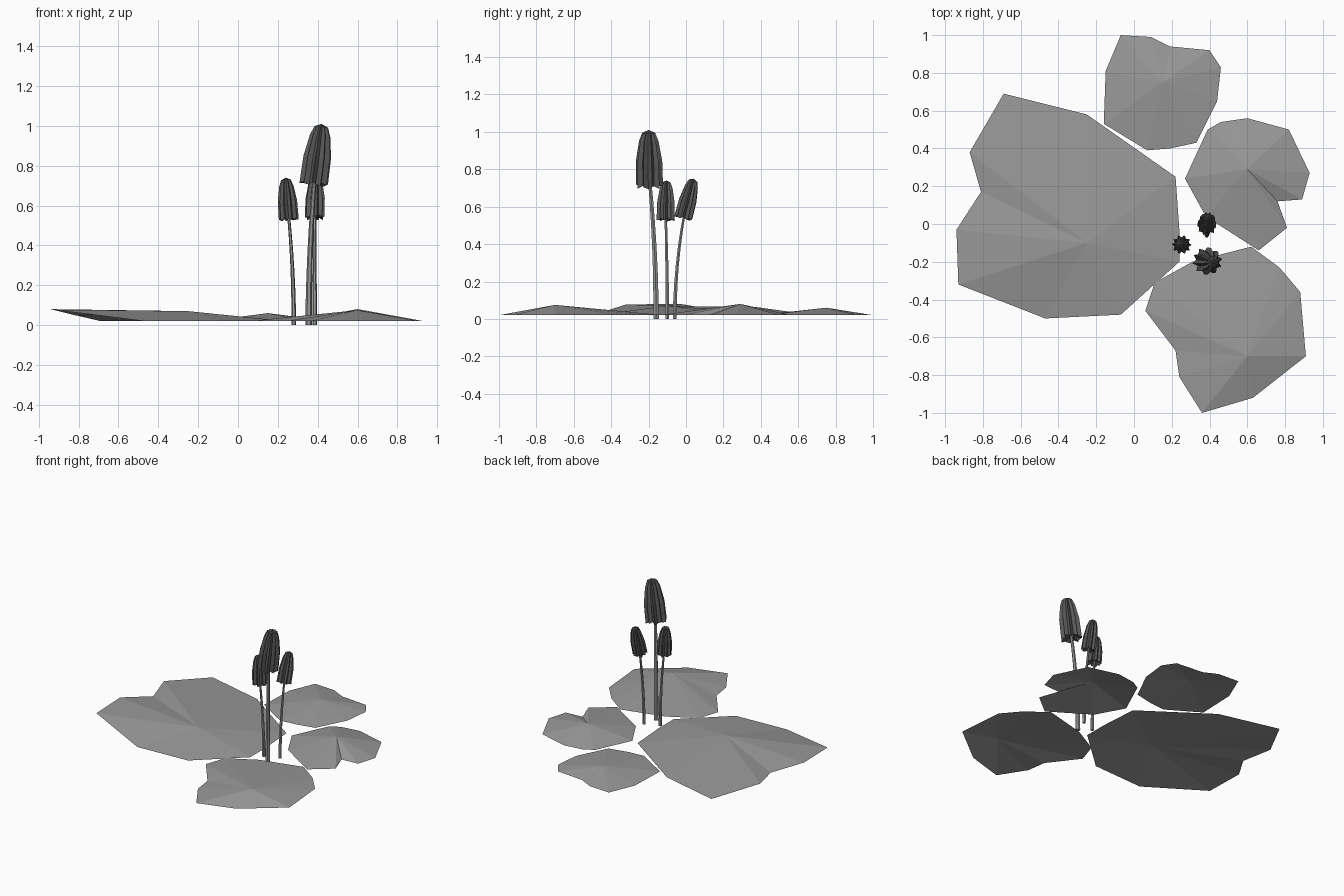
import bpy
import bmesh
import math
from mathutils import Vector

default_cube = bpy.data.objects.get("Cube")
if default_cube:
    bpy.data.objects.remove(default_cube, do_unlink=True)


def make_material(name, grey):
    material = bpy.data.materials.new(name)
    material.use_nodes = True
    colour = (grey, grey, grey, 1)
    material.diffuse_color = colour
    material.node_tree.nodes["Principled BSDF"].inputs["Base Color"].default_value = colour
    return material


leaf_grey = make_material("leaf grey", 0.32)
bud_grey = make_material("dark bud grey", 0.1)


def finish(name, bm, material, orient=True):
    if orient:
        bmesh.ops.recalc_face_normals(bm, faces=bm.faces)
    mesh = bpy.data.meshes.new(name)
    bm.to_mesh(mesh)
    bm.free()
    mesh.materials.append(material)
    obj = bpy.data.objects.new(name, mesh)
    bpy.context.collection.objects.link(obj)
    return obj


def make_leaf(name, centre, outline, rim=0.02):
    """Shallow faceted sheet: a fan from a raised centre to a low rim."""
    bm = bmesh.new()
    middle = bm.verts.new(centre)
    # The far left margin curls upward
    edge = [bm.verts.new((x, y, rim + 0.25 * max(0, -x - 0.7))) for x, y in outline]
    for start, end in zip(edge, edge[1:] + edge[:1]):
        face = bm.faces.new((middle, start, end))
        face.normal_update()
        if face.normal.z < 0:
            face.normal_flip()
    finish(name, bm, leaf_grey, orient=False)


def bridge(bm, rings):
    """Join successive rings of vertices with quads."""
    for lower, upper in zip(rings, rings[1:]):
        count = len(lower)
        for i in range(count):
            j = (i + 1) % count
            bm.faces.new((lower[i], lower[j], upper[j], upper[i]))


def fan(bm, ring, point):
    tip = bm.verts.new(point)
    for i, vert in enumerate(ring):
        bm.faces.new((vert, ring[(i + 1) % len(ring)], tip))


def make_stem(name, base, end, radius):
    """Tapered stalk that rises straight, then bends towards the bud."""
    bm = bmesh.new()
    rings = []
    steps, sides = 6, 6
    for step in range(steps + 1):
        t = step / steps
        middle = base.lerp(end, t * t)
        middle.z = base.z + (end.z - base.z) * t
        r = radius * (1 - 0.4 * t)
        angles = [math.tau * i / sides for i in range(sides)]
        rings.append([bm.verts.new(middle + Vector((math.cos(a), math.sin(a), 0)) * r)
                      for a in angles])
    bridge(bm, rings)
    bm.faces.new(rings[0])
    finish(name, bm, leaf_grey)


def make_bud(name, bottom, top, radius, ribs=10):
    """Closed hanging bud with pleated petals and a ragged hem."""
    bm = bmesh.new()
    axis = top - bottom
    turn = axis.to_track_quat("Z", "Y")
    profile = [(0, 1), (0.45, 0.97), (0.8, 0.72), (0.95, 0.48)]
    rings = []
    for t, width in profile:
        ring = []
        for i in range(ribs * 2):
            angle = math.pi * i / ribs
            valley = i % 2
            r = radius * width * (0.74 if valley else 1.04)
            hem = 0.03 * (1 - t) * math.sin(i * 2)
            offset = Vector((r * math.cos(angle), r * math.sin(angle), axis.length * (t + hem)))
            ring.append(bm.verts.new(bottom + turn @ offset))
        rings.append(ring)
    bridge(bm, rings)
    fan(bm, rings[-1], top)
    fan(bm, rings[0], bottom.lerp(top, 0.08))
    finish(name, bm, bud_grey)


# Floating leaves
make_leaf("large_right_leaf", (-0.25, -0.1, 0.07), [
    (-.69, .69), (-.87, .38), (-.81, .17), (-.94, -.03), (-.93, -.32), (-.47, -.5),
    (-.07, -.48), (.24, -.2), (.24, -.03), (.22, .25), (-.25, .58)])
make_leaf("back_leaf", (0.15, 0.75, 0.06), [
    (-.16, .53), (-.15, .81), (-.07, 1), (.09, .99), (.19, .94), (.4, .92),
    (.46, .83), (.44, .65), (.33, .43), (.19, .4), (.07, .39)])
make_leaf("back_left_leaf", (0.6, 0.29, 0.08), [
    (.27, .24), (.39, .5), (.46, .54), (.6, .56), (.82, .5), (.93, .27),
    (.89, .13), (.76, .12), (.81, -.02), (.66, -.14), (.38, .04)])
make_leaf("front_left_leaf", (0.6, -0.7, 0.075), [
    (.36, -1), (.24, -.81), (.22, -.67), (.06, -.46), (.11, -.31), (.31, -.2),
    (.62, -.12), (.77, -.23), (.88, -.36), (.91, -.7), (.63, -.92)])

# Flowers: stalk base, bud bottom, bud top, bud radius, stalk radius
flowers = {
    "tall": ((.355, -.16, 0), (.38, -.195, .71), (.42, -.2, 1.01), .07, .017),
    "right": ((.28, -.1, 0), (.255, -.11, .53), (.24, -.105, .74), .048, .012),
    "back": ((.385, -.06, 0), (.385, -.015, .54), (.39, .04, .75), .048, .012),
}
for name, (base, bottom, top, bud_radius, stem_radius) in flowers.items():
    base, bottom, top = Vector(base), Vector(bottom), Vector(top)
    make_stem(name + "_stem", base, bottom.lerp(top, 0.15), stem_radius)
    make_bud(name + "_bud", bottom, top, bud_radius)
